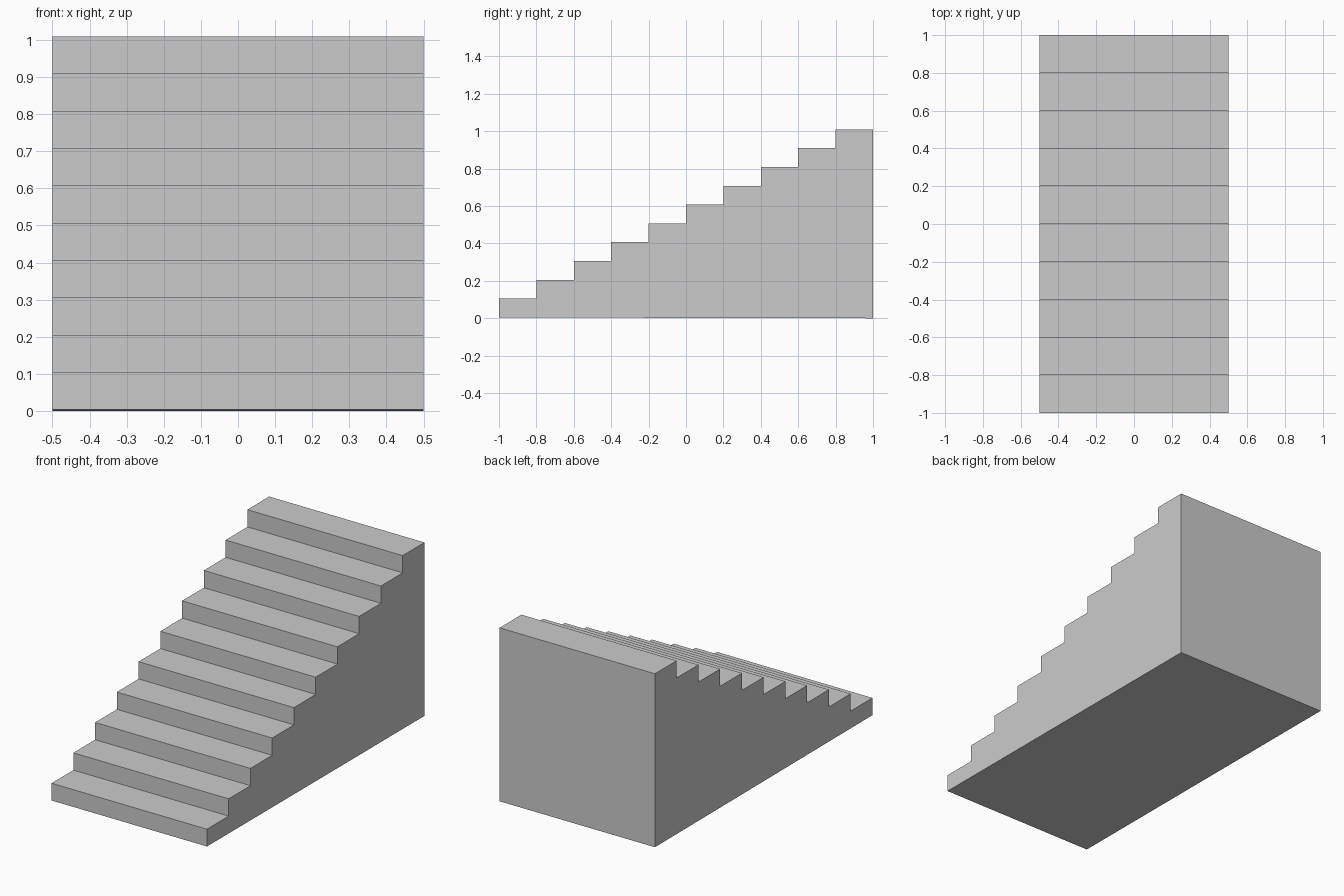
import bpy, bmesh

if "Cube" in bpy.data.objects:
    bpy.data.objects.remove(bpy.data.objects["Cube"])

STEPS = 10
TREAD = 0.2
RISE = 0.1005
BASE = 0.0045   # underside lifts very slightly toward the front
HALF_WIDTH = 0.5

# Side profile: underside, then the zigzag of treads and risers
profile = [(1.0, 0.0), (-1.0, BASE)]
for i in range(STEPS):
    z = BASE + RISE * (i + 1)
    profile += [(-1 + TREAD * i, z), (-1 + TREAD * (i + 1), z)]

# Extrude the profile across the width
bm = bmesh.new()
side = bm.faces.new([bm.verts.new((-HALF_WIDTH, y, z)) for y, z in profile])
result = bmesh.ops.extrude_face_region(bm, geom=[side], use_keep_orig=True)
moved = [g for g in result["geom"] if isinstance(g, bmesh.types.BMVert)]
bmesh.ops.translate(bm, verts=moved, vec=(2 * HALF_WIDTH, 0, 0))
bmesh.ops.recalc_face_normals(bm, faces=bm.faces)

mesh = bpy.data.meshes.new("staircase")
bm.to_mesh(mesh)
bm.free()
bpy.context.collection.objects.link(bpy.data.objects.new("staircase", mesh))
